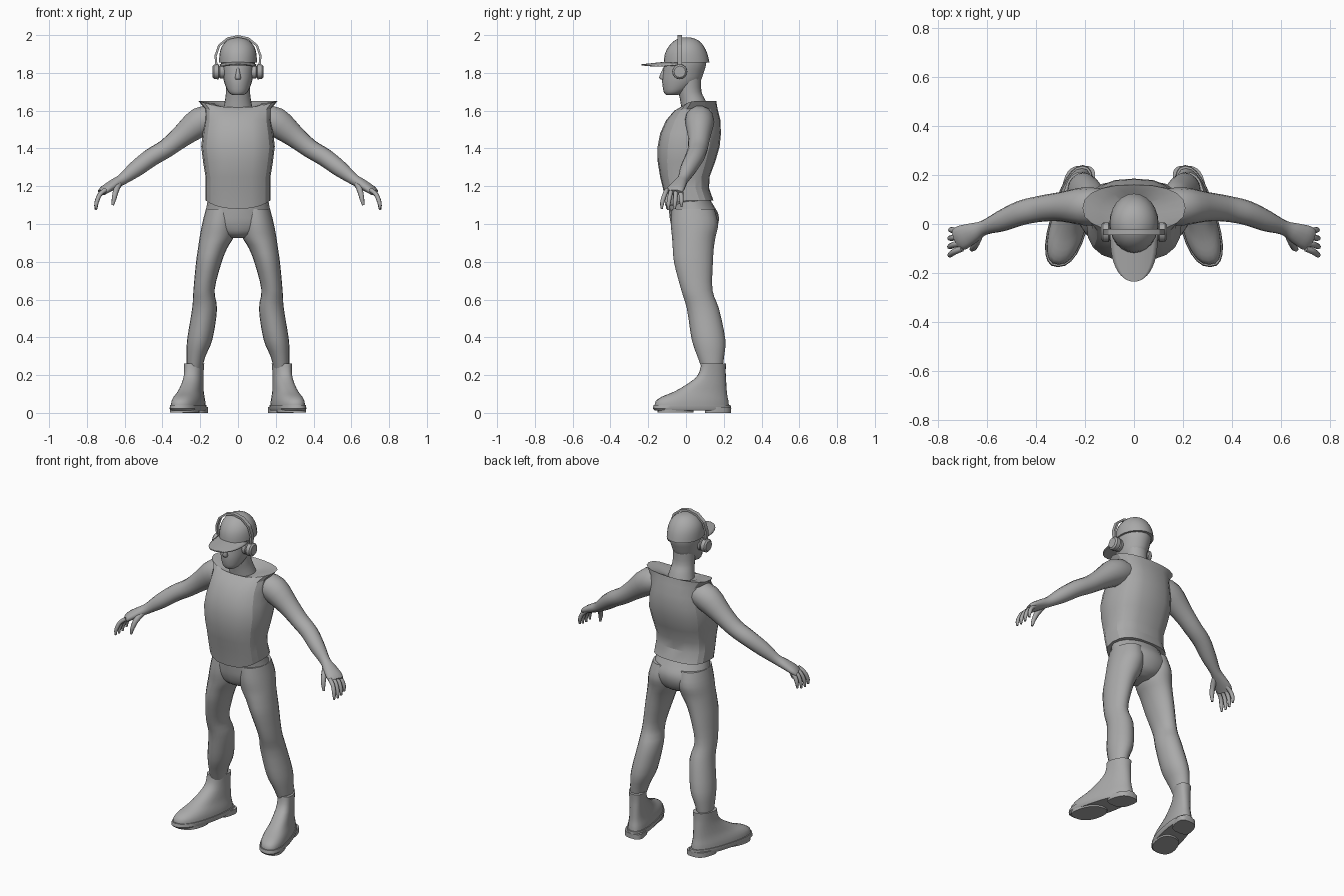
import bpy, bmesh, math
from mathutils import Vector

if "Cube" in bpy.data.objects:
    bpy.data.objects.remove(bpy.data.objects["Cube"])

grey = bpy.data.materials.new("plain grey")
grey.diffuse_color = (0.4, 0.4, 0.4, 1)
grey.use_nodes = True
grey.node_tree.nodes["Principled BSDF"].inputs["Base Color"].default_value = grey.diffuse_color


def spline(rows, k):
    """Insert k-1 smooth in-between rows in each gap."""
    out = []
    for i in range(len(rows) - 1):
        a, b, c, d = (rows[max(0, min(len(rows) - 1, i + j))] for j in (-1, 0, 1, 2))
        for s in range(k):
            t = s / k
            out.append([0.5 * (2 * q + (r - p) * t + (2 * p - 5 * q + 4 * r - w) * t * t
                               + (3 * q - p - 3 * r + w) * t ** 3)
                        for p, q, r, w in zip(a, b, c, d)])
    return out + [list(rows[-1])]


def loft(name, rings, caps=True, closed=True, mirror=False, angle=40, thick=0):
    bm = bmesh.new()
    vs = [[bm.verts.new(p) for p in ring] for ring in rings]
    n = len(vs[0])
    for lo, hi in zip(vs, vs[1:]):
        for i in range(n if closed else n - 1):
            j = (i + 1) % n
            bm.faces.new((lo[i], lo[j], hi[j], hi[i]))
    if caps:
        bm.faces.new(vs[0])
        bm.faces.new(vs[-1])
    bmesh.ops.recalc_face_normals(bm, faces=bm.faces)
    me = bpy.data.meshes.new(name)
    bm.to_mesh(me)
    bm.free()
    ob = bpy.data.objects.new(name, me)
    bpy.context.collection.objects.link(ob)
    me.materials.append(grey)
    bpy.ops.object.select_all(action='DESELECT')
    ob.select_set(True)
    bpy.context.view_layer.objects.active = ob
    bpy.ops.object.shade_smooth_by_angle(angle=math.radians(angle))
    if thick:
        ob.modifiers.new("thickness", 'SOLIDIFY').thickness = thick
    if mirror:
        ob.modifiers.new("mirror", 'MIRROR')
    return ob


def level(z, cx, rx, yf, yb, e=1.0, dip=0.0, n=20):
    """Horizontal rounded section; the front of the ring drops by dip."""
    ring = []
    for i in range(n):
        a = 2 * math.pi * (i + 0.0) / n
        c, s = math.cos(a), math.sin(a)
        x = math.copysign(abs(c) ** e, c)
        y = math.copysign(abs(s) ** e, s)
        ring.append(Vector((cx + rx * x, (yf + yb) / 2 + (yb - yf) / 2 * y,
                            z - dip * max(0, -s) ** 2)))
    return ring


def tube(name, rows, n=14, k=3):
    """Mirrored limb through (x, y, z, side radius, upright radius)."""
    rows = spline(rows, k)
    pts = [Vector(r[:3]) for r in rows]
    rings = []
    for i, (p, r) in enumerate(zip(pts, rows)):
        d = (pts[min(i + 1, len(pts) - 1)] - pts[max(i - 1, 0)]).normalized()
        side = Vector((0, 0, 1)).cross(d).normalized()
        up = d.cross(side)
        rings.append([p + side * r[3] * math.cos(a) + up * r[4] * math.sin(a)
                      for a in (2 * math.pi * j / n for j in range(n))])
    return loft(name, rings, mirror=True, angle=60)


# Sleeveless vest with a flared shoulder collar
vest = [(1.125, 0, .172, -.105, .145, .75, .045), (1.19, 0, .172, -.122, .122, .75, 0),
        (1.25, 0, .172, -.137, .125, .75, 0), (1.33, 0, .185, -.15, .155, .75, 0),
        (1.41, 0, .195, -.15, .178, .75, 0), (1.48, 0, .187, -.137, .185, .75, 0),
        (1.55, 0, .176, -.105, .182, .75, 0), (1.61, 0, .176, -.062, .167, .75, .01),
        (1.652, 0, .21, -.03, .16, .85, .035), (1.64, 0, .14, -.035, .14, 1, .03),
        (1.61, 0, .06, -.01, .1, 1, .01)]
loft("vest", [level(*r) for r in vest], angle=22)

# Trousers
pelvis = [(1.16, 0, .155, -.095, .11), (1.1, 0, .165, -.092, .145), (1.05, 0, .175, -.088, .172),
          (1.0, 0, .18, -.08, .17), (.95, 0, .125, -.06, .145), (.925, 0, .05, -.02, .1)]
loft("trouser_seat", [level(*r) for r in spline(pelvis, 3)], angle=60)
leg = [(1.08, .09, .08, -.075, .15), (1.0, .1, .09, -.08, .17), (.93, .113, .09, -.074, .156),
       (.87, .135, .077, -.07, .147), (.79, .156, .067, -.062, .142), (.65, .18, .056, -.025, .14),
       (.55, .177, .066, .005, .175), (.39, .202, .067, .03, .208), (.30, .222, .05, .06, .202),
       (.22, .232, .038, .09, .19)]
loft("trouser_leg", [level(*r) for r in spline(leg, 3)], mirror=True, angle=60)


# Boots, turned outward and wider at the toe
def boot_ring(z, rx, yf, yb, e=.85):
    return [Vector((.267 - .244 * p.y + p.x * (1 - .5 * (p.y - .03)), p.y, p.z))
            for p in level(z, 0, rx, yf, yb, e, n=24)]


upper = [(.03, .074, -.165, .228), (.06, .072, -.162, .225), (.085, .066, -.13, .22),
         (.105, .06, -.08, .217), (.13, .055, -.03, .215), (.18, .05, .045, .212),
         (.22, .05, .072, .21), (.262, .053, .08, .212)]
loft("boot_upper", [boot_ring(*r) for r in spline(upper, 2)], mirror=True, angle=60)
loft("boot_sole", [boot_ring(.012, .074, -.165, .235), boot_ring(.022, .08, -.176, .24),
                   boot_ring(.042, .078, -.172, .236)], mirror=True)
loft("boot_heel", [boot_ring(z, .068, .1, .238, .7) for z in (0, .03)], mirror=True)
loft("boot_tread", [boot_ring(z, .07, -.15, .04) for z in (.002, .03)], mirror=True)

# Arms and hands
tube("arm", [(.12, .07, 1.56, .07, .065), (.2, .072, 1.54, .078, .08), (.3, .07, 1.463, .06, .06),
             (.38, .062, 1.4, .053, .05), (.46, .045, 1.352, .05, .048), (.54, .012, 1.292, .043, .043),
             (.61, -.015, 1.238, .03, .03), (.655, -.035, 1.212, .04, .027),
             (.70, -.055, 1.185, .05, .023), (.72, -.064, 1.168, .046, .018)])
for i, name in enumerate(("little", "ring", "middle", "index")):
    y, s = -.028 - .024 * i, (.8, .95, 1, .95)[i]
    tip = -.024 - .034 * i
    tube(name + "_finger", [(.70, y, 1.182, .012, .012), (.732, (y + tip) / 2, 1.155, .0125, .012),
                            (.732 + .018 * s, tip, 1.155 - .045 * s, .011, .011),
                            (.732 + .02 * s, tip - .002, 1.155 - .08 * s, .006, .006)], n=8)
tube("thumb", [(.63, -.04, 1.215, .018, .018), (.645, -.078, 1.18, .016, .016),
               (.655, -.098, 1.14, .013, .013), (.663, -.104, 1.1, .007, .007)], n=8)

# Neck, head and nose
neck = [(1.58, 0, .085, -.02, .13), (1.65, 0, .07, -.03, .105), (1.70, 0, .064, -.04, .082),
        (1.77, 0, .066, -.05, .08)]
loft("neck", [level(*r) for r in spline(neck, 3)], angle=60)
head = [(1.683, 0, .03, -.105, -.045), (1.70, 0, .052, -.118, .0), (1.75, 0, .073, -.126, .07),
        (1.80, 0, .083, -.122, .093), (1.86, 0, .09, -.112, .108), (1.92, 0, .08, -.09, .09)]
loft("head", [level(*r) for r in spline(head, 3)], angle=60)
nose = [(1.765, 0, .014, -.135, -.105), (1.775, 0, .016, -.143, -.105), (1.80, 0, .011, -.133, -.105),
        (1.825, 0, .008, -.122, -.1)]
loft("nose", [level(*r, n=8) for r in nose], angle=60)

# Cap dome and curved brim
cap = [(1.855, 0, .1, -.118, .124), (1.9, 0, .098, -.112, .114), (1.94, 0, .086, -.092, .095),
       (1.97, 0, .06, -.062, .068), (1.985, 0, .03, -.03, .035), (1.988, 0, .004, -.002, .006)]
loft("cap", [level(*r, n=24) for r in spline(cap, 2)], angle=50)
brim = []
for j in range(13):
    t = math.sin(math.pi / 2 * j / 12)
    w = .097 * math.sqrt(max(1 - t ** 2.6, .0004))
    brim.append([Vector((w * u / 5, -.04 - .195 * t, 1.866 - .02 * t - .02 * (w * u / .485) ** 2))
                 for u in range(-5, 6)])
loft("cap_brim", brim, caps=False, closed=False, thick=.006)

# Headset band and ear cups
half = [(.112, 1.82), (.119, 1.89), (.1, 1.945), (.055, 1.982)]
arc = half + [(0, 1.994)] + [(-x, z) for x, z in reversed(half)]
band = []
for i, (x, z) in enumerate(arc):
    out = Vector((x, 0, z - 1.87)).normalized() * .006
    c = Vector((x, -.033, z))
    w = Vector((0, .012, 0))
    band.append([c - out - w, c + out - w, c + out + w, c - out + w])
loft("headset_band", band, angle=30)


def disc(x, r, n=16):
    return [Vector((x, -.033 + r * math.cos(2 * math.pi * i / n), 1.806 + r * math.sin(2 * math.pi * i / n)))
            for i in range(n)]


loft("ear_cup", [disc(.1, .034), disc(.104, .04), disc(.126, .039), disc(.134, .03)], mirror=True)
loft("ear_pad", [disc(.07, .032), disc(.076, .037), disc(.094, .037), disc(.1, .03)], mirror=True)
